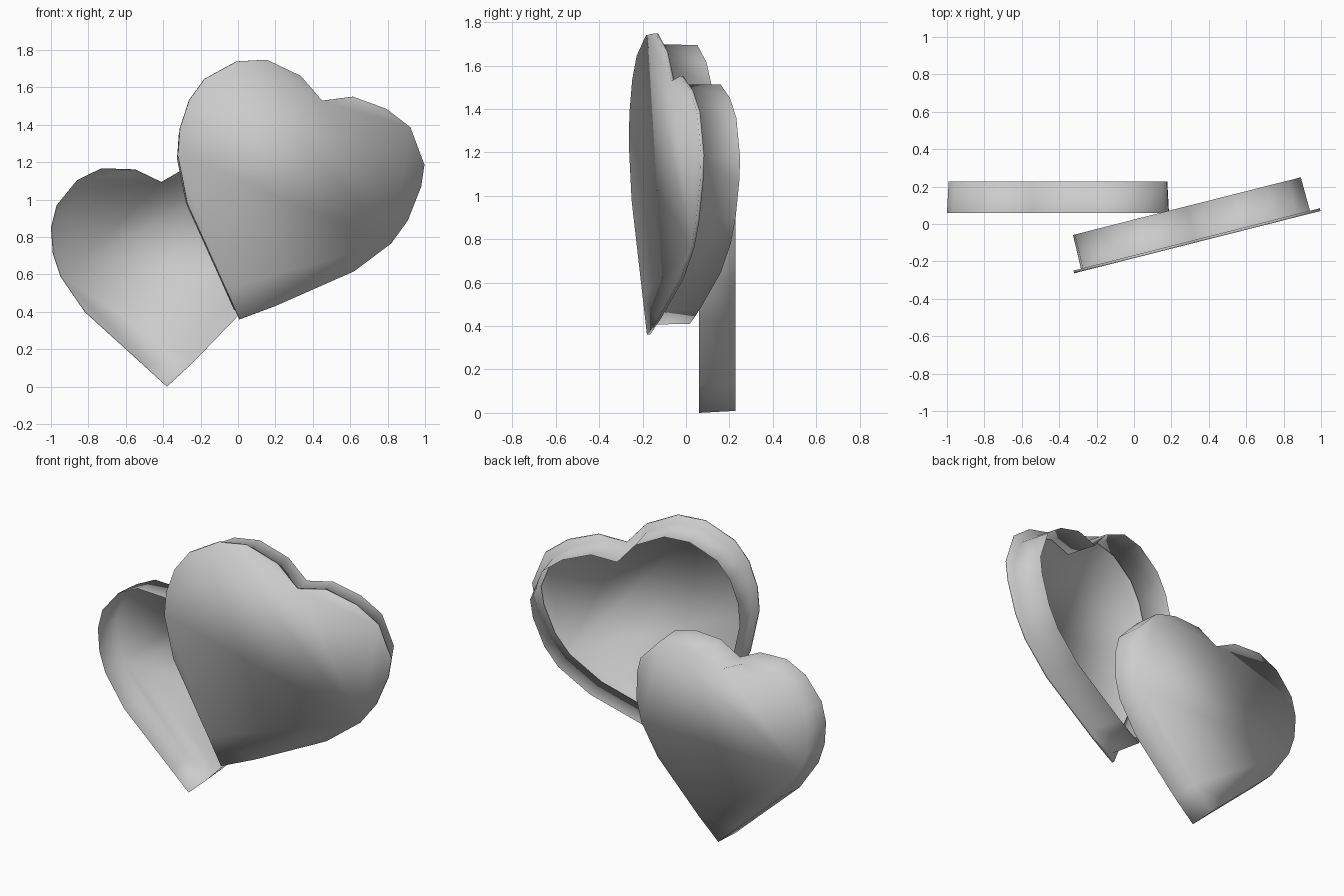
import bpy, bmesh
from math import radians

cube = bpy.data.objects.get("Cube")
if cube:
    bpy.data.objects.remove(cube, do_unlink=True)

grey = bpy.data.materials.new("plain_grey")
grey.use_nodes = True
COLOUR = (0.6, 0.6, 0.6, 1)
grey.diffuse_color = COLOUR
grey.node_tree.nodes["Principled BSDF"].inputs["Base Color"].default_value = COLOUR

# Heart outline in x, z: from the tip up the left lobe, over the notch, down the right lobe
HEART = [(0, 0), (-.12, .11), (-.44, .40), (-.57, .59), (-.61, .71), (-.62, .85),
         (-.59, .97), (-.48, 1.105), (-.35, 1.168), (-.17, 1.162), (-.03, 1.095),
         (.10, 1.17), (.27, 1.18), (.41, 1.145), (.54, 1.01), (.565, .91),
         (.567, .74), (.535, .61), (.42, .42), (.135, .125)]
CENTRE = (-.03, .62)


def heart_shell(name, rings, closed_ring, location, rotation=(0, 0, 0), size=1):
    """Skin heart rings given as (scale, y); cap one ring and leave the other end open."""
    bm = bmesh.new()
    loops = []
    for scale, y in rings:
        loops.append([bm.verts.new((size * (CENTRE[0] + (x - CENTRE[0]) * scale), y,
                                    size * (CENTRE[1] + (z - CENTRE[1]) * scale)))
                      for x, z in HEART])
    for a, b in zip(loops, loops[1:]):
        for i in range(len(HEART)):
            j = (i + 1) % len(HEART)
            bm.faces.new((a[i], a[j], b[j], b[i]))
    bm.faces.new(loops[closed_ring])
    bmesh.ops.recalc_face_normals(bm, faces=bm.faces)
    # Make the cap face away from the hollow
    bm.faces.ensure_lookup_table()
    outward = -1 if closed_ring == 0 else 1
    if bm.faces[-1].normal.y * outward < 0:
        bmesh.ops.reverse_faces(bm, faces=bm.faces)
    for face in bm.faces:
        face.smooth = True
    mesh = bpy.data.meshes.new(name)
    bm.to_mesh(mesh)
    bm.free()
    mesh.materials.append(grey)
    obj = bpy.data.objects.new(name, mesh)
    obj.location, obj.rotation_euler = location, rotation
    bpy.context.collection.objects.link(obj)
    return obj


# Open tray, hollow towards the front
heart_shell("box_tray", [(1, 0), (.985, .168)], -1, (-.38, .06, 0))

# Lid with an overhanging plate and a set-back wall, hollow towards the back
heart_shell("box_lid", [(1, 0), (1, .015), (.93, .015), (.925, .2)], 0,
            (.01, -.18, .36), (0, radians(22.8), radians(14.2)), 1.145)
